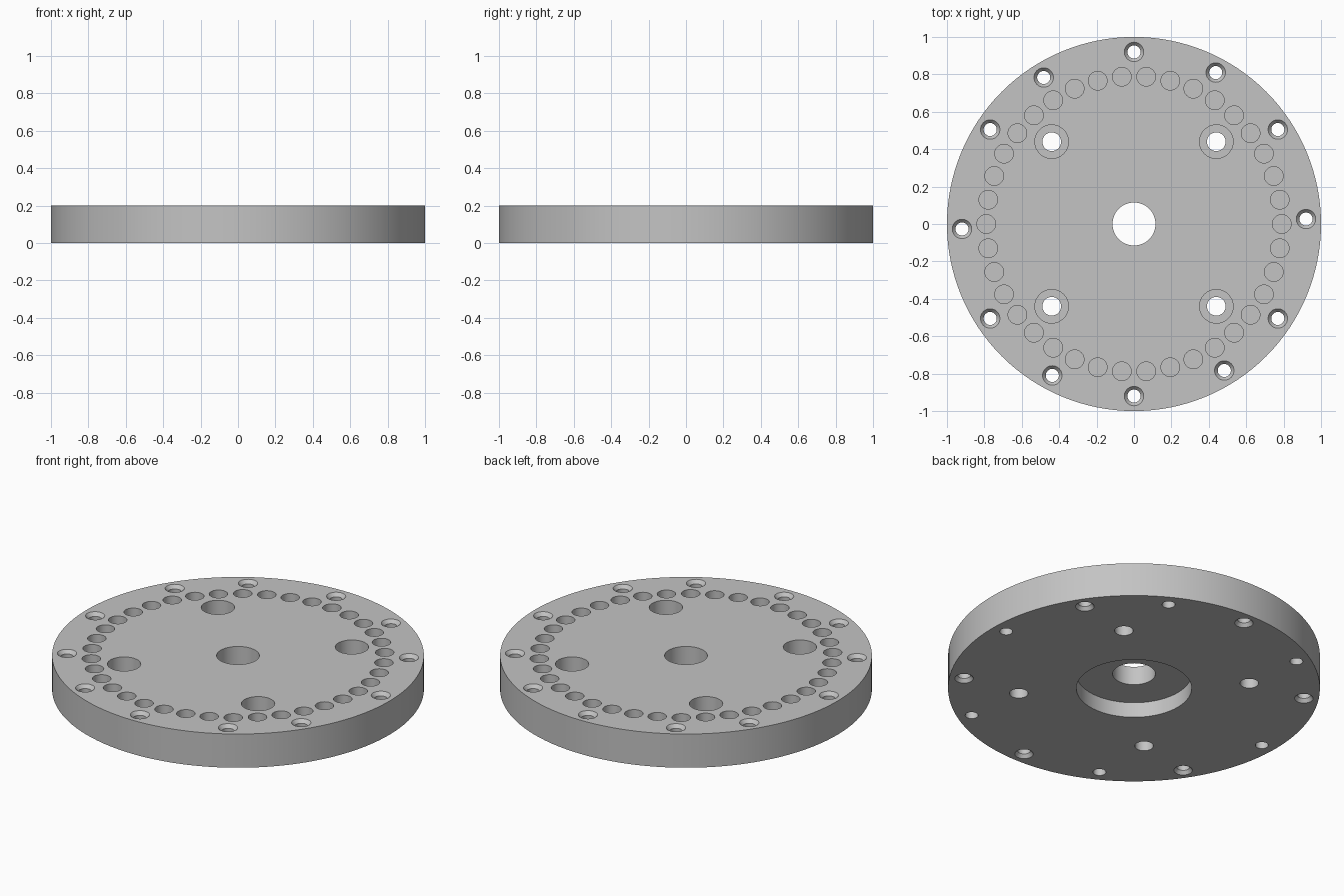
import bpy
import bmesh
from math import cos, sin, radians, pi

cube = bpy.data.objects.get("Cube")
if cube:
    bpy.data.objects.remove(cube, do_unlink=True)

THICK = 0.2
OVER = 0.05  # how far cutters run past the faces

grey = bpy.data.materials.new("machined_grey")
grey.use_nodes = True
colour = (0.55, 0.55, 0.55, 1)
grey.diffuse_color = colour
grey.node_tree.nodes["Principled BSDF"].inputs["Base Color"].default_value = colour


def lathe(bm, profile, x=0, y=0, sides=32):
    """Closed solid of revolution from (radius, height) pairs, listed upward."""
    rings = []
    for r, z in profile:
        rings.append([bm.verts.new((x + r * cos(2 * pi * i / sides),
                                    y + r * sin(2 * pi * i / sides), z))
                      for i in range(sides)])
    for low, high in zip(rings, rings[1:]):
        for i in range(sides):
            j = (i + 1) % sides
            bm.faces.new((low[i], low[j], high[j], high[i]))
    bm.faces.new(rings[0][::-1])
    bm.faces.new(rings[-1])


def make_object(name, bm):
    mesh = bpy.data.meshes.new(name)
    bm.to_mesh(mesh)
    bm.free()
    mesh.materials.append(grey)
    obj = bpy.data.objects.new(name, mesh)
    bpy.context.collection.objects.link(obj)
    return obj


def polar(radius, degrees):
    return radius * cos(radians(degrees)), radius * sin(radians(degrees))


# Round plate
bm = bmesh.new()
lathe(bm, [(1, 0), (1, THICK)], sides=128)
plate = make_object("flange_plate", bm)

bm = bmesh.new()
BOTTOM, TOP = -OVER, THICK + OVER

# Centre bore with a wide recess underneath
lathe(bm, [(0.31, BOTTOM), (0.31, 0.09), (0.115, 0.09), (0.115, TOP)], sides=64)

# Four counterbored mounting holes
for x in (-0.44, 0.44):
    for y in (-0.44, 0.44):
        lathe(bm, [(0.05, BOTTOM), (0.05, 0.09), (0.09, 0.09), (0.09, TOP)], x, y)

# Ring of blind pockets
POCKETS = 38
for i in range(POCKETS):
    lathe(bm, [(0.05, 0.1), (0.05, TOP)], *polar(0.79, i * 360 / POCKETS))

# Rim holes countersunk from above
top_sink = [(0.035, THICK - 0.02), (0.052, THICK), (0.052, TOP)]
for i in range(6):
    lathe(bm, [(0.035, BOTTOM)] + top_sink, *polar(0.92, 1.65 + 60 * i))

# Rim holes countersunk from both faces
both_sink = [(0.05, BOTTOM), (0.05, 0), (0.035, 0.02)] + top_sink
for angle in (33.3, 90, 146.7):
    for turn in (0, 180):
        lathe(bm, both_sink, *polar(0.92, angle + turn))

cutter = make_object("hole_cutter", bm)
cutter.hide_render = True

# Drill the plate
cut = plate.modifiers.new("drill", "BOOLEAN")
cut.operation = "DIFFERENCE"
cut.solver = "EXACT"
cut.object = cutter
bpy.ops.object.select_all(action="DESELECT")
plate.select_set(True)
bpy.context.view_layer.objects.active = plate
bpy.ops.object.modifier_apply(modifier=cut.name)
bpy.data.objects.remove(cutter, do_unlink=True)
bpy.ops.object.shade_smooth_by_angle(angle=radians(30))
